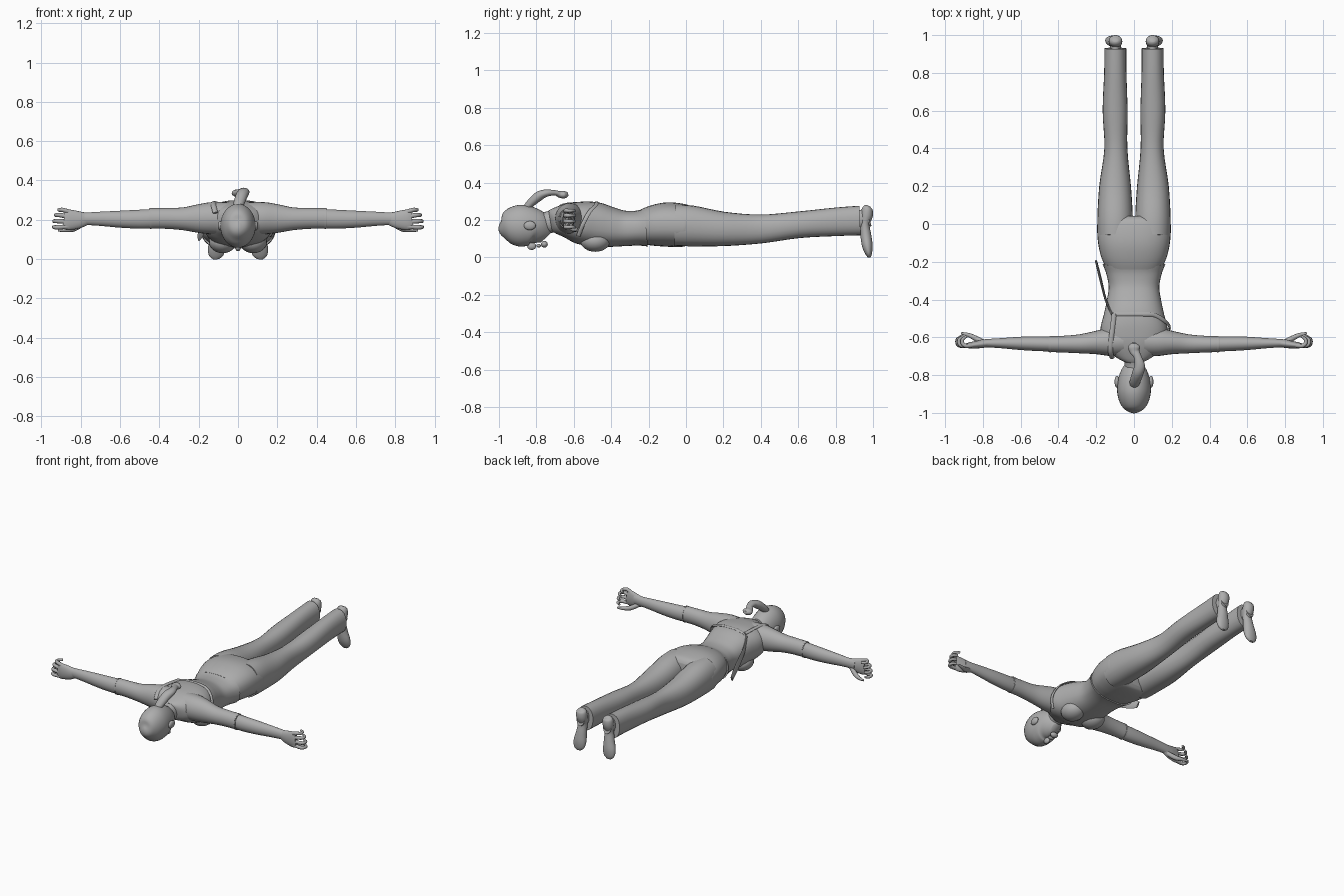
import bpy, bmesh, math
from mathutils import Vector, Matrix

grey = bpy.data.materials.new("plain_grey")
grey.diffuse_color = (0.42, 0.42, 0.42, 1)
X, Y, Z = Vector((1, 0, 0)), Vector((0, 1, 0)), Vector((0, 0, 1))


def finish(name, bm, mirror):
    bmesh.ops.recalc_face_normals(bm, faces=bm.faces)
    me = bpy.data.meshes.new(name)
    bm.to_mesh(me)
    bm.free()
    me.materials.append(grey)
    for p in me.polygons:
        p.use_smooth = True
    me.set_sharp_from_angle(angle=math.radians(50))
    ob = bpy.data.objects.new(name, me)
    bpy.context.collection.objects.link(ob)
    if mirror:
        ob.modifiers.new("mirror", 'MIRROR')
    return ob


def spline(rows, k):
    """Smoothly resample stations of (x, y, z, radius a, radius b)."""
    out = []
    for i in range(len(rows) - 1):
        a, b, c, d = (rows[max(0, min(len(rows) - 1, i + j))] for j in (-1, 0, 1, 2))
        for s in range(k):
            t = s / k
            out.append([0.5 * (2 * q + (r - p) * t + (2 * p - 5 * q + 4 * r - w) * t * t
                               + (3 * q - p - 3 * r + w) * t ** 3)
                        for p, q, r, w in zip(a, b, c, d)])
    return out + [list(rows[-1])]


def loft(name, rows, side, mirror=False, seg=24, k=4, power=2.0):
    """Skin rounded rings along a path; radius a lies along `side`."""
    rows = spline(rows, k)
    pos = [Vector(r[:3]) for r in rows]
    bm = bmesh.new()
    rings = []
    for i, r in enumerate(rows):
        t = (pos[min(i + 1, len(pos) - 1)] - pos[max(i - 1, 0)]).normalized()
        u = (side - t * side.dot(t)).normalized()
        v = t.cross(u)
        ring = []
        for j in range(seg):
            a = 2 * math.pi * j / seg
            c, s = math.cos(a), math.sin(a)
            c = math.copysign(abs(c) ** (2 / power), c)
            s = math.copysign(abs(s) ** (2 / power), s)
            ring.append(bm.verts.new(pos[i] + u * c * max(r[3], .001) + v * s * max(r[4], .001)))
        rings.append(ring)
    for p, q in zip(rings, rings[1:]):
        for j in range(seg):
            bm.faces.new((p[j], p[(j + 1) % seg], q[(j + 1) % seg], q[j]))
    bm.faces.new(rings[0])
    bm.faces.new(rings[-1])
    return finish(name, bm, mirror)


def ball(name, loc, size, mirror=False):
    bm = bmesh.new()
    bmesh.ops.create_uvsphere(bm, u_segments=20, v_segments=12, radius=1,
                              matrix=Matrix.Translation(loc) @ Matrix.Diagonal((*size, 1)))
    return finish(name, bm, mirror)


def along_y(rows):
    """Turn (y, half width, low z, high z) into centred stations."""
    return [(0, y, (a + b) / 2, w, (b - a) / 2) for y, w, a, b in rows]


# Head, face and neck
loft("head", along_y([(-1, .008, .16, .18), (-.985, .045, .115, .22), (-.95, .073, .08, .26),
                      (-.9, .088, .06, .28), (-.85, .088, .058, .276), (-.8, .077, .06, .25),
                      (-.765, .052, .058, .2), (-.745, .025, .068, .15)]), X, seg=32)
ball("nose", (0, -.825, .06), (.014, .024, .02))
ball("lips", (0, -.787, .062), (.024, .012, .01))
ball("chin", (0, -.757, .07), (.026, .018, .018))
ball("ear", (.09, -.835, .17), (.013, .032, .024), True)
loft("neck", [(0, -.82, .18, .055, .06), (0, -.75, .185, .05, .058),
              (0, -.7, .195, .058, .062), (0, -.65, .2, .09, .07)], X)

# Ponytail with bushy end
loft("ponytail", [(0, -.86, .25, .02, .02), (.005, -.835, .285, .028, .022),
                  (.02, -.79, .325, .03, .026), (.03, -.75, .343, .028, .02),
                  (.018, -.7, .345, .02, .014), (.004, -.675, .337, .026, .018),
                  (0, -.65, .335, .032, .02), (0, -.63, .338, .012, .01)], X, seg=16)

# Torso
loft("shirt", along_y([(-.725, .055, .135, .25), (-.695, .11, .125, .268), (-.63, .165, .1, .292),
                       (-.56, .178, .07, .3), (-.48, .16, .055, .294), (-.4, .143, .055, .268),
                       (-.33, .134, .06, .25), (-.26, .148, .063, .25), (-.213, .166, .058, .262)]),
     X, seg=36, power=2.4)
ball("bust", (.078, -.485, .088), (.07, .08, .058), True)

# Trousers
loft("hips", along_y([(-.225, .152, .065, .258), (-.17, .175, .06, .28), (-.1, .19, .057, .294),
                      (-.03, .195, .055, .288), (.01, .19, .06, .275), (.03, .15, .08, .25)]),
     X, seg=36, power=2.4)
loft("trouser_leg", [(.1, -.06, .172, .092, .11), (.1, .03, .168, .094, .109),
                     (.1, .2, .152, .084, .092), (.096, .4, .152, .061, .077),
                     (.1, .6, .174, .066, .071), (.099, .8, .19, .059, .076),
                     (.099, .93, .197, .058, .079)], X, True, power=2.2)

# Feet pointing down
loft("ankle", [(.098, .88, .205, .03, .045), (.098, .94, .205, .028, .05),
               (.099, .975, .215, .03, .05)], X, True)
loft("shoe", [(.098, .975, .276, .015, .012), (.098, .97, .262, .032, .027),
              (.098, .966, .225, .036, .033), (.099, .957, .175, .031, .025),
              (.103, .962, .115, .035, .029), (.109, .97, .06, .043, .028),
              (.112, .977, .02, .037, .018), (.112, .98, 0, .016, .008)], X, True)

# Arms with sleeve ends
loft("forearm", [(.42, -.636, .206, .039, .049), (.5, -.634, .203, .039, .048),
                 (.6, -.632, .203, .035, .043), (.7, -.631, .205, .027, .036),
                 (.775, -.631, .205, .022, .032), (.82, -.634, .203, .02, .036)], Y, True)
loft("sleeve", [(.06, -.62, .205, .08, .085), (.13, -.624, .208, .075, .082),
                (.2, -.628, .206, .062, .073), (.28, -.634, .205, .051, .058),
                (.36, -.636, .207, .045, .053), (.44, -.636, .207, .042, .052),
                (.452, -.636, .207, .041, .051)], Y, True)
loft("cuff", [(.44, -.636, .206, .044, .054), (.448, -.636, .206, .044, .054)], Y, True, k=1)

# Hands with curled fingers
loft("palm", [(.77, -.631, .205, .02, .032), (.81, -.636, .2, .021, .044),
              (.86, -.642, .2, .018, .052), (.885, -.643, .202, .013, .048)], Y, True)
for i, (z0, z1, tip) in enumerate([(.24, .25, .915), (.215, .224, .932),
                                   (.19, .193, .94), (.165, .162, .942)]):
    loft("finger_%d" % (i + 1), [(.86, -.643, z0, .012, .012), (tip - .025, -.645, z1, .011, .011),
                                 (tip - .007, -.632, z1, .01, .01), (tip - .008, -.61, z1, .009, .009),
                                 (tip - .03, -.594, z1, .007, .007)], Z, True, seg=12)
loft("thumb", [(.79, -.63, .18, .014, .014), (.835, -.607, .155, .015, .014),
               (.875, -.588, .148, .011, .011), (.915, -.578, .146, .006, .006)], Z, True, seg=12)

# Harness straps and hanging flap
loft("shoulder_strap", [(-.115, -.71, .235, .013, .006), (-.125, -.67, .276, .013, .006),
                        (-.12, -.6, .289, .013, .006), (-.105, -.475, .282, .013, .006)],
     X, seg=8)
loft("back_strap", [(-.11, -.478, .276, .011, .005), (-.05, -.478, .292, .011, .005),
                    (.05, -.478, .293, .011, .005), (.11, -.482, .279, .011, .005),
                    (.165, -.515, .245, .011, .005), (.19, -.55, .18, .011, .005),
                    (.165, -.575, .115, .011, .005)], Y, seg=8)
loft("hanging_flap", [(-.115, -.48, .265, .012, .006), (-.15, -.4, .21, .026, .006),
                      (-.18, -.28, .15, .034, .007), (-.2, -.2, .11, .022, .006)], Z, seg=8)
